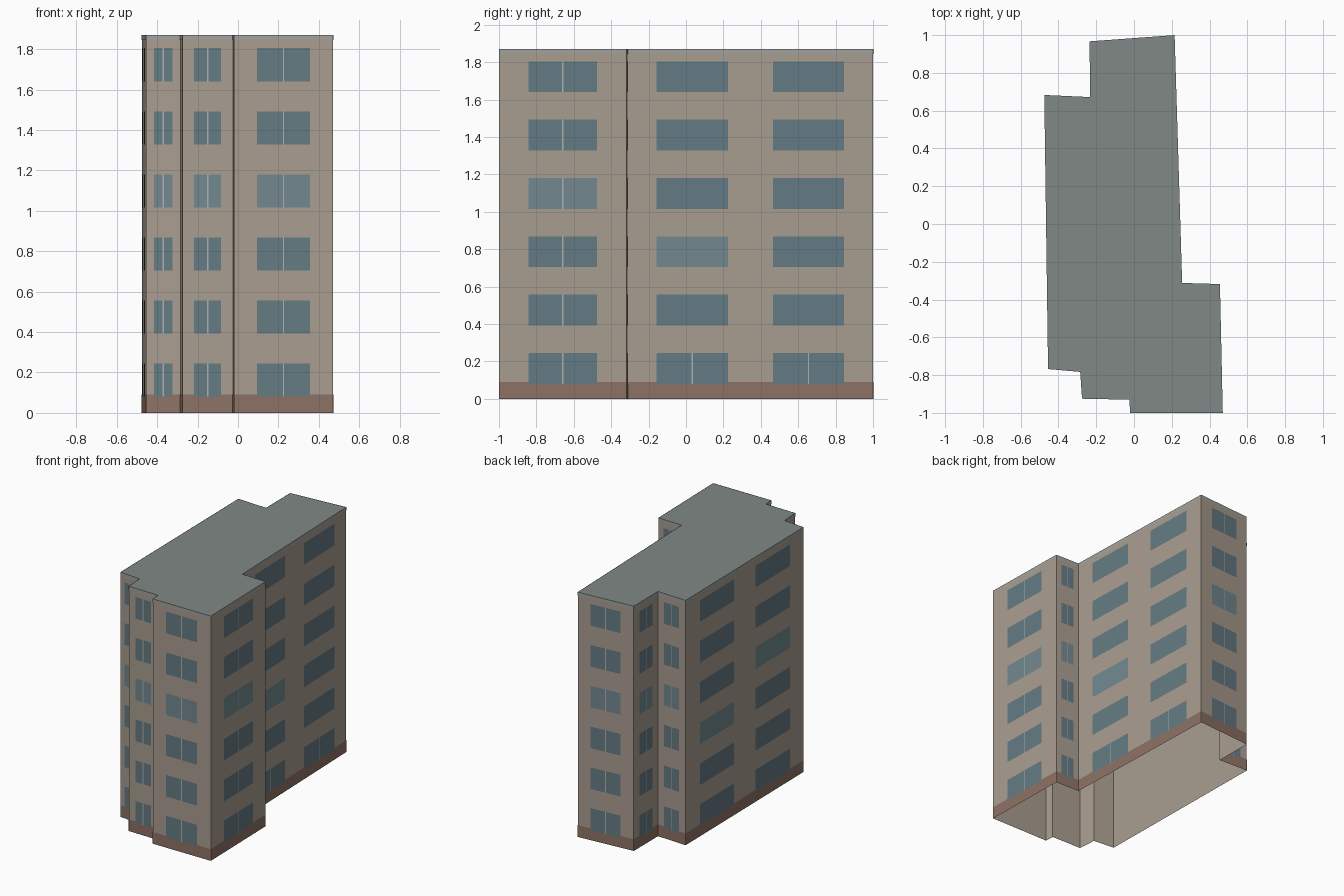
import bpy, bmesh
from mathutils import Vector

if "Cube" in bpy.data.objects:
    bpy.data.objects.remove(bpy.data.objects["Cube"])

HEIGHT = 1.87
FLOORS = 6
# Footprint, clockwise seen from above, starting at the back left corner
PLAN = [Vector(p) for p in [
    (-0.235, 0.967), (0.215, 1.0), (0.255, -0.312), (0.455, -0.318),
    (0.47, -1.0), (-0.02, -1.0), (-0.025, -0.93), (-0.275, -0.925),
    (-0.285, -0.783), (-0.455, -0.768), (-0.475, 0.683), (-0.233, 0.672)]]
EDGES = list(zip(PLAN, PLAN[1:] + PLAN[:1]))
RIGHT_WALL = 1


def add_panel(bm, edge, t0, t1, z0, z1, out=0.0):
    """Outward-facing rectangle on a wall, between fractions t0 and t1."""
    a, b = edge
    d = (b - a).normalized()
    n = Vector((-d.y, d.x)) * out
    p, q = a.lerp(b, t0) + n, a.lerp(b, t1) + n
    bm.faces.new([bm.verts.new((v.x, v.y, z))
                  for v, z in ((q, z0), (p, z0), (p, z1), (q, z1))])


def finish(bm, name, color):
    bmesh.ops.remove_doubles(bm, verts=bm.verts, dist=1e-5)
    me = bpy.data.meshes.new(name)
    bm.to_mesh(me)
    bm.free()
    mat = bpy.data.materials.new(name + "_colour")
    mat.diffuse_color = (*color, 1)
    mat.use_nodes = True
    mat.node_tree.nodes["Principled BSDF"].inputs["Base Color"].default_value = mat.diffuse_color
    me.materials.append(mat)
    ob = bpy.data.objects.new(name, me)
    bpy.context.collection.objects.link(ob)


def wall_ring(name, z0, z1, out, color):
    bm = bmesh.new()
    for e in EDGES:
        add_panel(bm, e, 0, 1, z0, z1, out)
    finish(bm, name, color)


# Walls (open underneath), brick-coloured plinth and pale cornice band
wall_ring("walls", 0, HEIGHT, 0, (0.40, 0.34, 0.28))
wall_ring("plinth", 0, 0.09, 0.0015, (0.27, 0.17, 0.13))
wall_ring("cornice_band", 1.845, HEIGHT, 0.0015, (0.36, 0.36, 0.34))

# Flat roof
roof = bmesh.new()
roof.faces.new([roof.verts.new((p.x, p.y, HEIGHT)) for p in reversed(PLAN)])
finish(roof, "roof", (0.22, 0.25, 0.24))

# Windows: one column on short walls, two wide columns on long walls
glass, light_glass, mullions = bmesh.new(), bmesh.new(), bmesh.new()
for i, edge in enumerate(EDGES):
    length = (edge[1] - edge[0]).length
    if length < 0.15:
        continue
    wide = length > 1
    centres, half = ((0.263, 0.737), 0.145) if wide else ((0.5,), 0.267)
    for col, c in enumerate(centres):
        for floor in range(FLOORS):
            z0 = 0.08 + 0.312 * floor
            z1 = z0 + 0.165
            pale = floor == (3 - col if wide else 3)
            if wide and i == RIGHT_WALL:
                pale = (col, floor) in ((1, 2), (1, 3)) and floor == 2
            add_panel(light_glass if pale else glass,
                      edge, c - half, c + half, z0, z1, 0.003)
            if not wide or (i == RIGHT_WALL and floor == 0):
                w = 0.003 / length
                add_panel(mullions, edge, c - w, c + w, z0, z1, 0.0045)
finish(glass, "window_glass", (0.13, 0.20, 0.23))
finish(light_glass, "pale_window_glass", (0.17, 0.25, 0.28))
finish(mullions, "window_mullions", (0.42, 0.45, 0.44))
